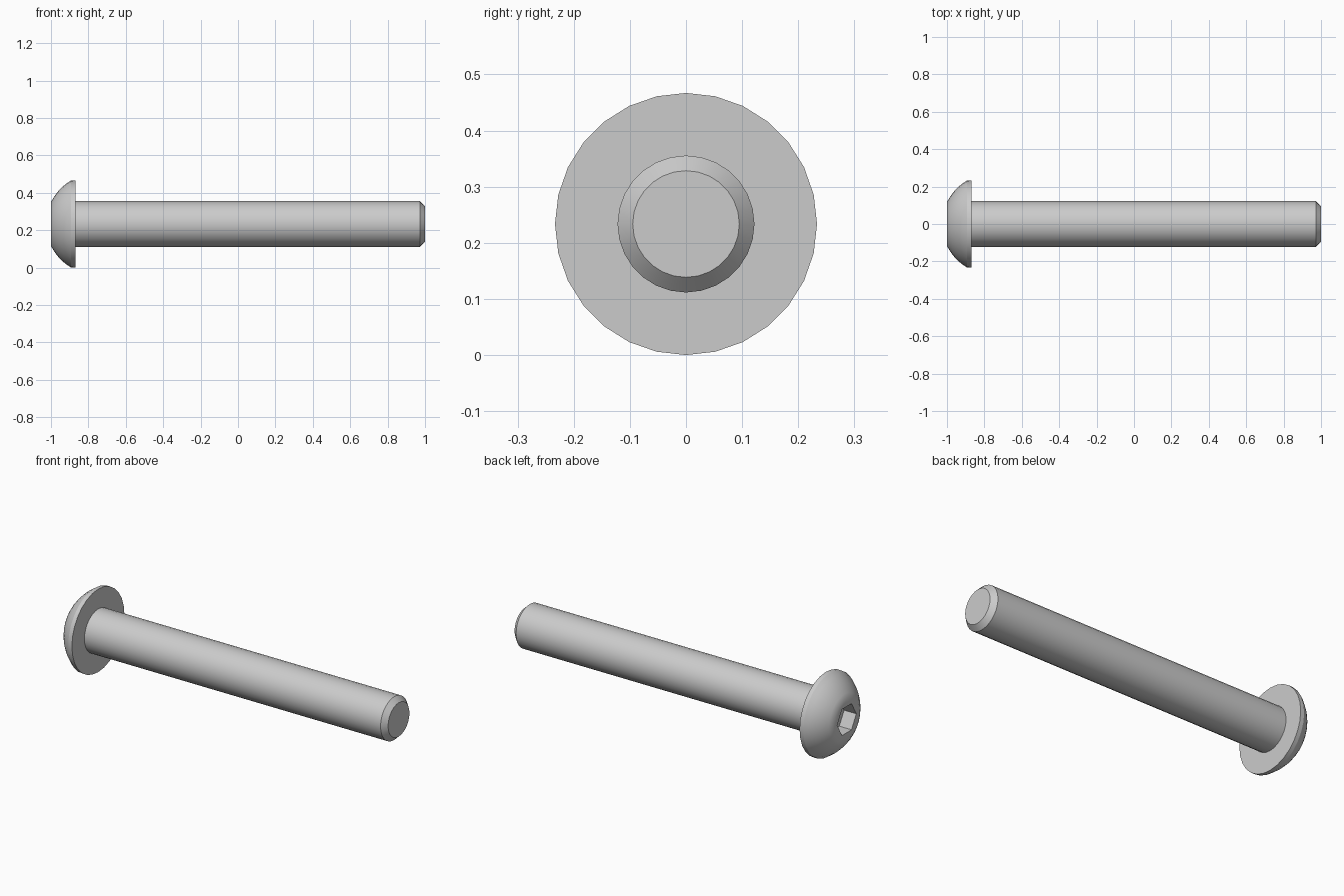
import bpy, bmesh, math

if "Cube" in bpy.data.objects:
    bpy.data.objects.remove(bpy.data.objects["Cube"])

SIDES = 28
AXIS_Z = 0.2335


def ring(bm, x, r, n, phase=0.0):
    """Circle of n vertices around the bolt axis."""
    return [bm.verts.new((x, r * math.cos(phase + 2 * math.pi * i / n),
                          AXIS_Z + r * math.sin(phase + 2 * math.pi * i / n)))
            for i in range(n)]


def skin(bm, a, b):
    n = len(a)
    for i in range(n):
        j = (i + 1) % n
        bm.faces.new((a[i], a[j], b[j], b[i]))


def loop_edges(bm, verts):
    out = []
    for i, v in enumerate(verts):
        w = verts[(i + 1) % len(verts)]
        out.append(bm.edges.get((v, w)) or bm.edges.new((v, w)))
    return out


# Domed head: arc centred on the axis, then a short straight rim
centre, radius = -0.756, 0.27
a0, a1 = math.asin(0.117 / radius), math.radians(59.5)
profile = []
for i in range(7):
    a = a0 + (a1 - a0) * i / 6
    profile.append((centre - radius * math.cos(a), radius * math.sin(a)))
profile[0] = (-1.0, 0.117)
# Rim, underside, shaft and chamfered tip
profile += [(-0.87, 0.2335), (-0.87, 0.122), (0.972, 0.122), (1.0, 0.095)]

bm = bmesh.new()
rings = [ring(bm, x, r, SIDES) for x, r in profile]
for a, b in zip(rings, rings[1:]):
    skin(bm, a, b)
bm.faces.new(rings[-1])

# Hexagonal socket sunk into the flat front of the head
mouth = ring(bm, -1.0, 0.085, 6)
floor = ring(bm, -0.924, 0.085, 6)
skin(bm, mouth, floor)
bm.faces.new(floor)
bmesh.ops.triangle_fill(bm, use_beauty=True,
                        edges=loop_edges(bm, rings[0]) + loop_edges(bm, mouth))
bmesh.ops.recalc_face_normals(bm, faces=bm.faces[:])

mesh = bpy.data.meshes.new("button_head_bolt")
bm.to_mesh(mesh)
bm.free()
bolt = bpy.data.objects.new("button_head_bolt", mesh)
bpy.context.collection.objects.link(bolt)
bpy.context.view_layer.objects.active = bolt
bolt.select_set(True)
bpy.ops.object.shade_smooth_by_angle(angle=math.radians(30))
